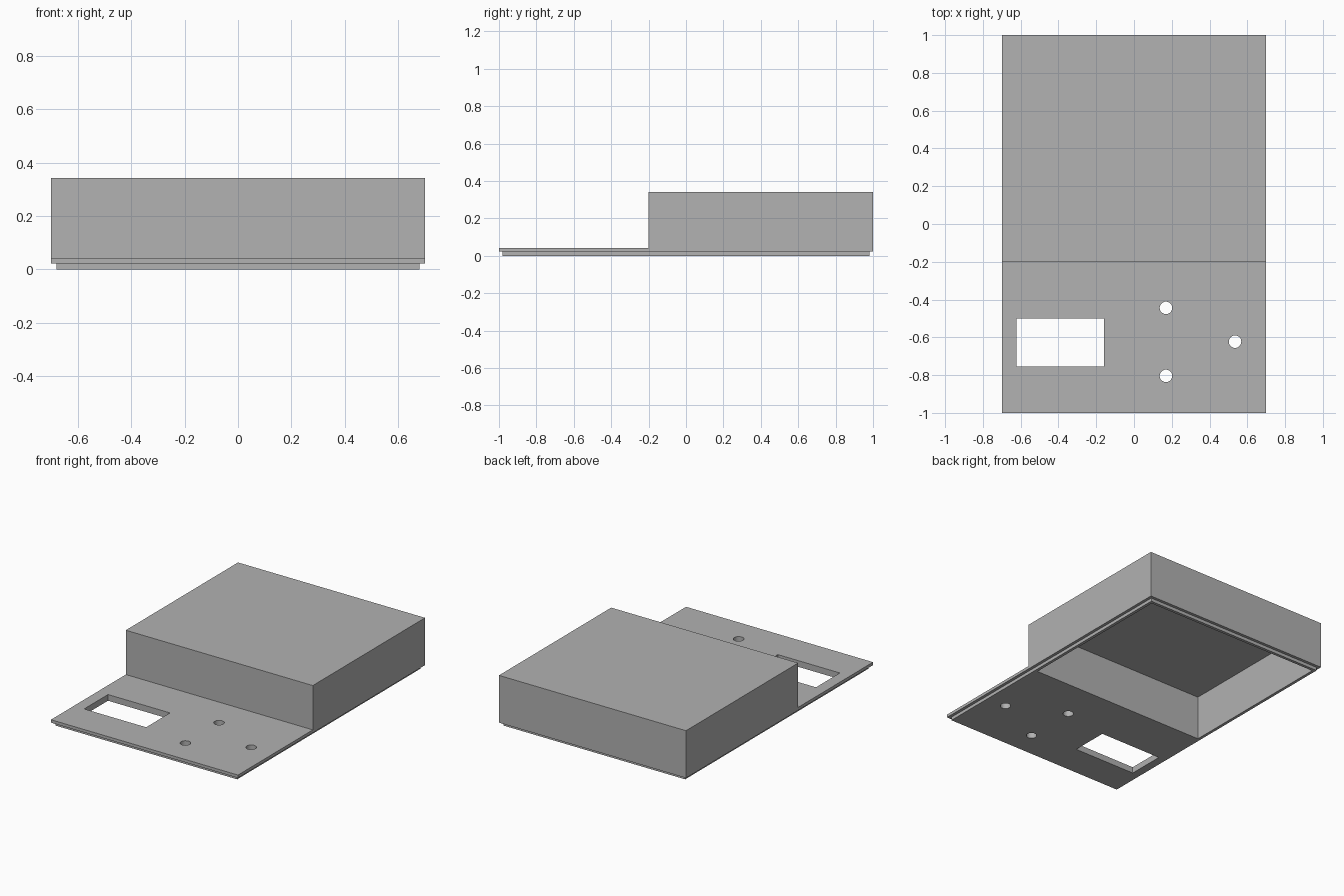
import bpy
import bmesh
from mathutils import Matrix, Vector

if "Cube" in bpy.data.objects:
    bpy.data.objects.remove(bpy.data.objects["Cube"])

HALF_W, HALF_L = 0.7, 1.0
LEDGE, PLATE_TOP, TOP = 0.022, 0.042, 0.342
STEP_Y, INSET, WALL = -0.2, 0.02, 0.04

grey = bpy.data.materials.new("plain_grey")
grey.use_nodes = True
colour = (0.445, 0.445, 0.445, 1)
grey.diffuse_color = colour
grey.node_tree.nodes["Principled BSDF"].inputs["Base Color"].default_value = colour


def finish(name, bm):
    bmesh.ops.recalc_face_normals(bm, faces=bm.faces)
    mesh = bpy.data.meshes.new(name)
    bm.to_mesh(mesh)
    bm.free()
    mesh.materials.append(grey)
    ob = bpy.data.objects.new(name, mesh)
    bpy.context.collection.objects.link(ob)
    return ob


def box(name, low, high):
    low, high = Vector(low), Vector(high)
    bm = bmesh.new()
    place = Matrix.Translation((low + high) / 2) @ Matrix.Diagonal((*(high - low), 1))
    bmesh.ops.create_cube(bm, size=1, matrix=place)
    return finish(name, bm)


def pin(name, x, y, radius):
    bm = bmesh.new()
    bmesh.ops.create_cone(bm, cap_ends=True, segments=32, radius1=radius, radius2=radius,
                          depth=0.4, matrix=Matrix.Translation((x, y, 0)))
    return finish(name, bm)


def combine(target, tool, operation):
    mod = target.modifiers.new(operation.lower(), 'BOOLEAN')
    mod.object, mod.operation, mod.solver = tool, operation, 'EXACT'
    bpy.context.view_layer.objects.active = target
    bpy.ops.object.modifier_apply(modifier=mod.name)
    bpy.data.objects.remove(tool)


# Stepped case: side profile extruded across the width
profile = [(-HALF_L, LEDGE), (HALF_L, LEDGE), (HALF_L, TOP),
           (STEP_Y, TOP), (STEP_Y, PLATE_TOP), (-HALF_L, PLATE_TOP)]
bm = bmesh.new()
side = bm.faces.new([bm.verts.new((-HALF_W, y, z)) for y, z in profile])
out = bmesh.ops.extrude_face_region(bm, geom=[side])
bmesh.ops.translate(bm, vec=(2 * HALF_W, 0, 0),
                    verts=[v for v in out["geom"] if isinstance(v, bmesh.types.BMVert)])
case = finish("enclosure_cover", bm)

# Inset lip under the case
lip = box("lip", (INSET - HALF_W, INSET - HALF_L, 0),
          (HALF_W - INSET, HALF_L - INSET, LEDGE + 0.01))
combine(case, lip, 'UNION')

# Hollow of the tall part, open underneath
hollow = box("hollow", (WALL - HALF_W, STEP_Y + WALL, -0.1),
             (HALF_W - WALL, HALF_L - WALL, TOP - WALL))
combine(case, hollow, 'DIFFERENCE')

# Window and three button holes in the front plate
window = box("window", (-0.623, -0.755, -0.2), (-0.159, -0.5, 0.2))
combine(case, window, 'DIFFERENCE')
for x, y in [(0.169, -0.444), (0.169, -0.804), (0.535, -0.623)]:
    combine(case, pin("button_hole", x, y, 0.033), 'DIFFERENCE')

# Smooth hole walls, sharp box edges
bpy.ops.object.select_all(action='DESELECT')
case.select_set(True)
bpy.context.view_layer.objects.active = case
bpy.ops.object.shade_smooth_by_angle()
